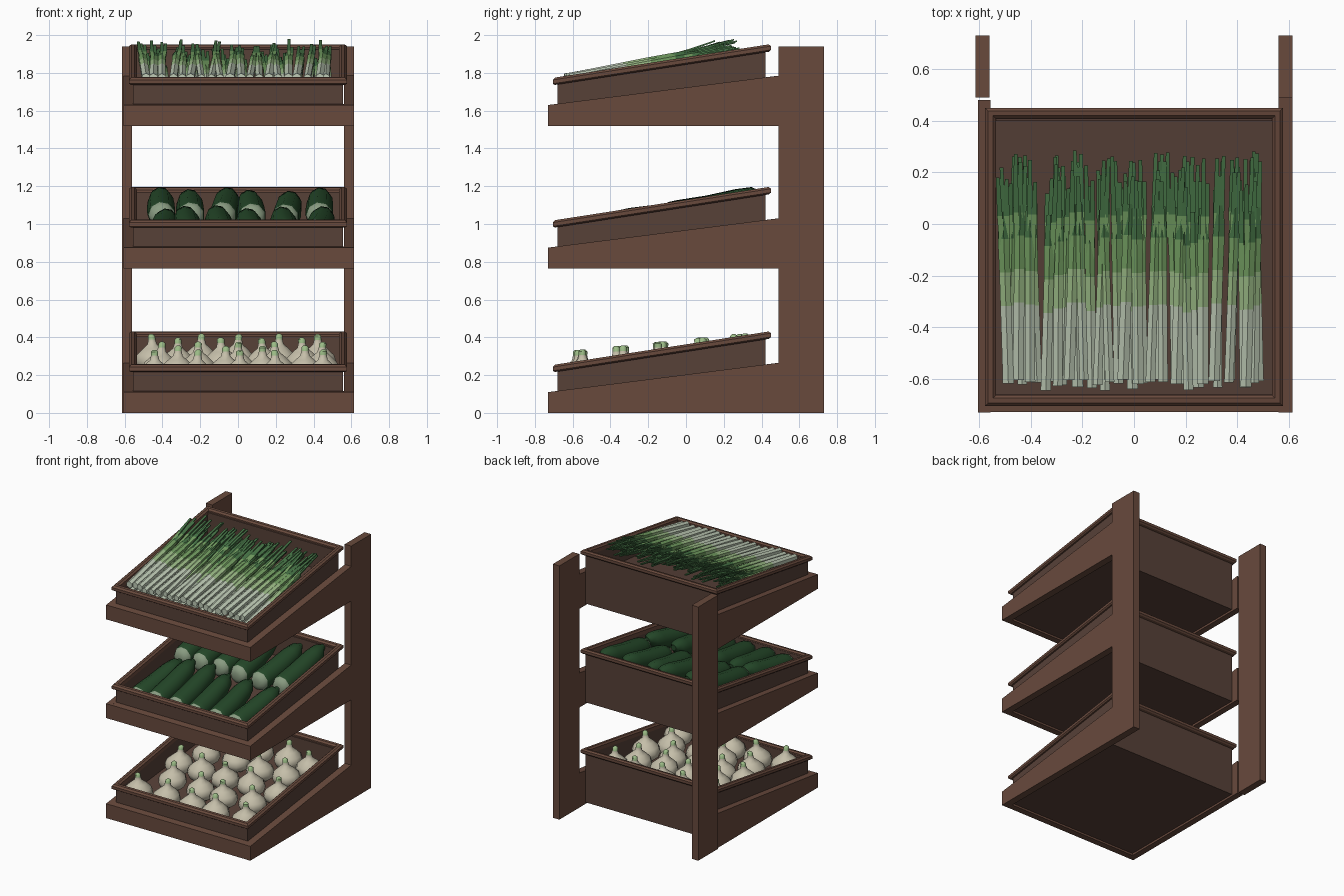
import bpy, bmesh, math, random
from mathutils import Vector

if "Cube" in bpy.data.objects:
    bpy.data.objects.remove(bpy.data.objects["Cube"])

random.seed(4)


def mat(name, r, g, b):
    m = bpy.data.materials.new(name)
    m.diffuse_color = (r, g, b, 1)
    m.use_nodes = True
    m.node_tree.nodes["Principled BSDF"].inputs["Base Color"].default_value = m.diffuse_color
    return m


FRAME = mat("frame_wood", 0.14, 0.068, 0.046)
TRAY = mat("tray_wood", 0.095, 0.052, 0.039)
BULB = mat("bulb_cream", 0.56, 0.52, 0.40)
PALE = mat("pale_stem", 0.52, 0.60, 0.47)
LIGHT = mat("light_green", 0.33, 0.50, 0.24)
MID = mat("mid_green", 0.17, 0.34, 0.12)
LEAF = mat("leaf_green", 0.06, 0.17, 0.06)
DARK = mat("dark_green", 0.018, 0.065, 0.022)
TIP = mat("pale_tip", 0.25, 0.33, 0.22)


def finish(bm, name, mats, smooth=None):
    bmesh.ops.recalc_face_normals(bm, faces=bm.faces[:])
    me = bpy.data.meshes.new(name)
    bm.to_mesh(me)
    bm.free()
    for m in mats:
        me.materials.append(m)
    if smooth:
        me.shade_smooth()
        me.set_sharp_from_angle(angle=math.radians(smooth))
    ob = bpy.data.objects.new(name, me)
    bpy.context.collection.objects.link(ob)
    return ob


def prism(bm, profile, x0, x1):
    """Extrude a (y, z) profile along x."""
    f = bm.faces.new([bm.verts.new((x0, y, z)) for y, z in profile])
    r = bmesh.ops.extrude_face_region(bm, geom=[f])
    vs = [v for v in r["geom"] if isinstance(v, bmesh.types.BMVert)]
    bmesh.ops.translate(bm, verts=vs, vec=(x1 - x0, 0, 0))


def loft(bm, rings, sides, axis):
    """Skin rings of (centre, radius u, radius v, material) around a y or z axis."""
    prev = None
    for i, (c, ru, rv, m) in enumerate(rings):
        cur = []
        for k in range(sides):
            a = math.tau * (k + 0.5) / sides
            u, v = ru * math.cos(a), rv * math.sin(a)
            off = Vector((u, 0, v)) if axis == "y" else Vector((u, v, 0))
            cur.append(bm.verts.new(Vector(c) + off))
        if prev:
            for k in range(sides):
                j = (k + 1) % sides
                f = bm.faces.new((prev[k], prev[j], cur[j], cur[k]))
                f.material_index = m
        if i in (0, len(rings) - 1):
            bm.faces.new(cur).material_index = m
        prev = cur


def rim_z(y):
    return 0.235 + 0.155 * (y + 0.69)


def floor_z(y):
    return 0.125 + 0.10 * (y + 0.55)


LEVELS = (0.0, 0.765, 1.52)

# Right side: post and three sloping arms cut from one comb-shaped board
comb = [(0.73, 0), (0.73, 1.94), (0.49, 1.94)]
for h in reversed(LEVELS):
    comb += [(0.49, h + 0.265), (-0.73, h + 0.11), (-0.73, h)]
    if h:
        comb.append((0.49, h))
bm = bmesh.new()
prism(bm, comb, 0.56, 0.615)
finish(bm, "right_side_frame", [FRAME])

# Left post
bm = bmesh.new()
prism(bm, [(0.49, 0), (0.73, 0), (0.73, 1.94), (0.49, 1.94)], -0.615, -0.56)
finish(bm, "left_post", [FRAME])

for n, h in enumerate(LEVELS, 1):
    # Left arm and front board
    bm = bmesh.new()
    prism(bm, [(-0.73, h), (0.48, h), (0.48, h + 0.264), (-0.73, h + 0.11)], -0.605, -0.557)
    finish(bm, f"left_arm_{n}", [FRAME])
    bm = bmesh.new()
    prism(bm, [(-0.729, h), (-0.68, h), (-0.68, h + 0.116), (-0.729, h + 0.11)], -0.557, 0.56)
    finish(bm, f"front_board_{n}", [FRAME])

    # Tray: side, front and back walls, sloping floor, base panel
    bm = bmesh.new()
    b = h + 0.015
    for x0, x1 in ((-0.556, -0.537), (0.537, 0.556)):
        prism(bm, [(-0.68, b), (0.42, b), (0.42, h + rim_z(0.42)), (-0.68, h + rim_z(-0.68))], x0, x1)
    for y0, y1 in ((-0.68, -0.66), (0.40, 0.42)):
        prism(bm, [(y0, b), (y1, b), (y1, h + rim_z(y1)), (y0, h + rim_z(y0))], -0.537, 0.537)
    prism(bm, [(-0.66, h + floor_z(-0.66) - 0.02), (0.40, h + floor_z(0.40) - 0.02),
               (0.40, h + floor_z(0.40)), (-0.66, h + floor_z(-0.66))], -0.537, 0.537)
    prism(bm, [(-0.68, b), (0.42, b), (0.42, b + 0.01), (-0.68, b + 0.01)], -0.55, 0.55)
    finish(bm, f"tray_{n}", [TRAY])

    # Bevelled rim, mitred at the corners
    bm = bmesh.new()
    section = [(0.0, -0.01), (0.0, 0.01), (0.012, 0.021), (0.03, 0.021),
               (0.042, 0.01), (0.042, -0.018), (0.01, -0.018)]
    loops = []
    for sx, sy in ((-1, -1), (1, -1), (1, 1), (-1, 1)):
        loop = []
        for d, z in section:
            y = -0.705 + d if sy < 0 else 0.45 - d
            loop.append(bm.verts.new((sx * (0.577 - d), y, h + rim_z(y) + z)))
        loops.append(loop)
    for i in range(4):
        p, q = loops[i], loops[(i + 1) % 4]
        for k in range(len(section)):
            j = (k + 1) % len(section)
            bm.faces.new((p[k], p[j], q[j], q[k]))
    finish(bm, f"tray_rim_{n}", [FRAME])

# Garlic bulbs in staggered rows on the bottom tray
bulb = [(0.045, 0.0, 0), (0.085, 0.025, 0), (0.103, 0.065, 0), (0.09, 0.1, 0), (0.055, 0.132, 0),
        (0.027, 0.155, 0), (0.02, 0.18, 0), (0.02, 0.2, 1), (0.008, 0.21, 1)]
bm = bmesh.new()
for row, y in enumerate((-0.55, -0.34, -0.13, 0.09, 0.28)):
    xs = [-0.43, -0.215, 0, 0.215, 0.43] if row % 2 == 0 else [-0.32, -0.08, 0.13, 0.34]
    for x in xs:
        x += random.uniform(-0.015, 0.015)
        yy = y + random.uniform(-0.02, 0.02)
        tx, ty = random.uniform(-0.1, 0.1), random.uniform(-0.1, 0.1)
        loft(bm, [((x + tx * z, yy + ty * z, floor_z(yy) + z), r, r, m) for r, z, m in bulb], 10, "z")
finish(bm, "garlic_bulbs", [BULB, LIGHT], 50)

# Two rows of courgettes on the middle tray
shape = [(0.0, 0.025, 0), (0.02, 0.055, 0), (0.07, 0.07, 0), (0.14, 0.075, 1), (0.45, 0.076, 1),
         (0.75, 0.07, 1), (0.9, 0.055, 1), (0.96, 0.03, 1), (1.0, 0.022, 1)]
bm = bmesh.new()
for y0, z0, slope in ((-0.66, 0.955, 0.21), (-0.13, 1.045, 0.22)):
    for i in range(6):
        x = -0.41 + i * 0.166 + random.uniform(-0.012, 0.012)
        dx = random.uniform(-0.04, 0.04)
        length = random.uniform(0.48, 0.53)
        lift = random.uniform(-0.015, 0.012)
        loft(bm, [((x + dx * t, y0 + length * t, z0 + lift + slope * length * t
                    - 0.02 * math.sin(math.pi * t)), r, r, m) for t, r, m in shape], 9, "y")
finish(bm, "courgettes", [TIP, DARK], 50)

# Leeks on the top tray: pale stems that open into flat leaves, in two layers
bm = bmesh.new()
for layer, (z0, count) in enumerate(((1.715, 19), (1.773, 20))):
    for i in range(count):
        x = -0.495 + i * 0.97 / (count - 1) + random.uniform(-0.012, 0.012)
        y0 = -0.62 + random.uniform(-0.025, 0.02)
        dx = random.uniform(-0.04, 0.04)
        slope = random.uniform(0.17, 0.2)
        r = random.uniform(0.019, 0.025)

        def at(s, ox=0.0, oz=0.0):
            return (x + dx * s + ox, y0 + s, z0 + slope * s + oz)

        loft(bm, [(at(0), r * 1.05, r * 1.05, 0), (at(0.03), r, r, 0), (at(0.3), r, r, 0),
                  (at(0.43), r, r, 1), (at(0.56), r * 1.1, r * 0.9, 2),
                  (at(0.68), r * 0.8, r * 0.7, 3)], 6, "y")
        for side in (-1, 0, 1):
            end = random.uniform(0.76, 0.89)
            ox = side * random.uniform(0.008, 0.02)
            oz = random.uniform(-0.02, 0.045)
            loft(bm, [(at(0.45, ox * 0.3), 0.014, 0.012, 2), (at(0.65, ox * 0.8, oz * 0.5), 0.015, 0.008, 2),
                      (at(end, ox, oz), 0.010, 0.006, 3)], 4, "y")
finish(bm, "leeks", [PALE, LIGHT, MID, LEAF], 40)
